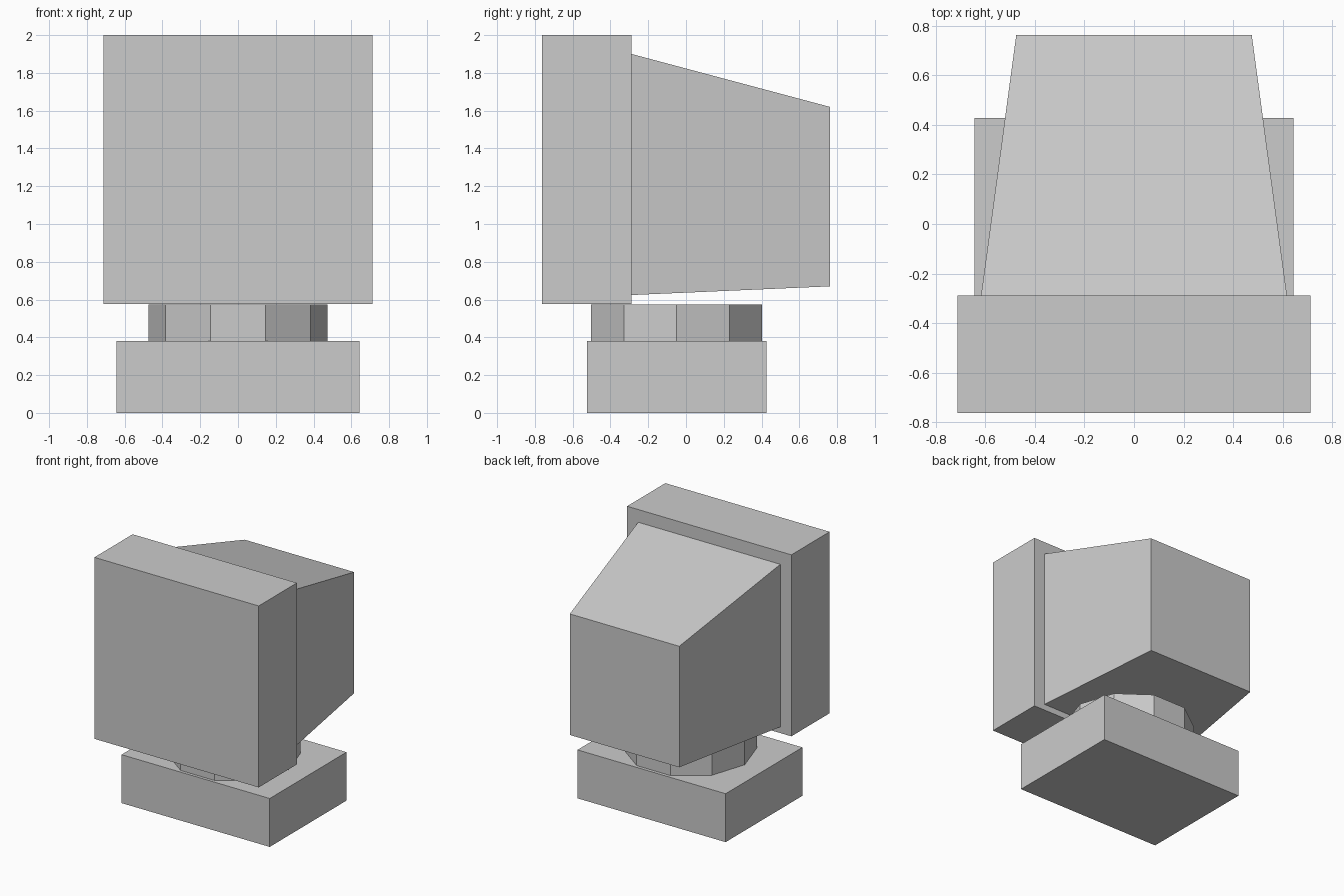
import bpy
import bmesh
from math import cos, sin, tau

cube = bpy.data.objects.get("Cube")
if cube:
    bpy.data.objects.remove(cube, do_unlink=True)

# Single plain grey for the whole model
grey = bpy.data.materials.new("plain_grey")
grey.use_nodes = True
colour = (0.6, 0.6, 0.6, 1)
grey.diffuse_color = colour
grey.node_tree.nodes["Principled BSDF"].inputs["Base Color"].default_value = colour


def loft(name, start, end):
    """Closed flat-faced solid between two matching outlines."""
    bm = bmesh.new()
    a = [bm.verts.new(p) for p in start]
    b = [bm.verts.new(p) for p in end]
    bm.faces.new(a)
    bm.faces.new(b)
    for i in range(len(a)):
        j = (i + 1) % len(a)
        bm.faces.new((a[i], a[j], b[j], b[i]))
    bmesh.ops.recalc_face_normals(bm, faces=bm.faces[:])
    mesh = bpy.data.meshes.new(name)
    bm.to_mesh(mesh)
    bm.free()
    mesh.materials.append(grey)
    obj = bpy.data.objects.new(name, mesh)
    bpy.context.collection.objects.link(obj)
    return obj


def upright_rect(half_width, y, bottom, top):
    """Rectangle facing along y, centred on x."""
    return [(-half_width, y, bottom), (half_width, y, bottom),
            (half_width, y, top), (-half_width, y, top)]


def ring(radius, y, z, sides=10):
    """Level polygon with a corner on the x axis."""
    return [(radius * cos(tau * i / sides), y + radius * sin(tau * i / sides), z)
            for i in range(sides)]


# Base block
loft("base", upright_rect(0.643, -0.525, 0, 0.38), upright_rect(0.643, 0.427, 0, 0.38))

# Ten-sided swivel neck
loft("neck", ring(0.475, -0.05, 0.38), ring(0.475, -0.05, 0.574))

# Thick front panel of the screen
loft("front_panel", upright_rect(0.713, -0.762, 0.576, 2), upright_rect(0.713, -0.288, 0.576, 2))

# Tapered rear housing
loft("rear_housing", upright_rect(0.617, -0.288, 0.624, 1.9), upright_rect(0.475, 0.762, 0.67, 1.62))
